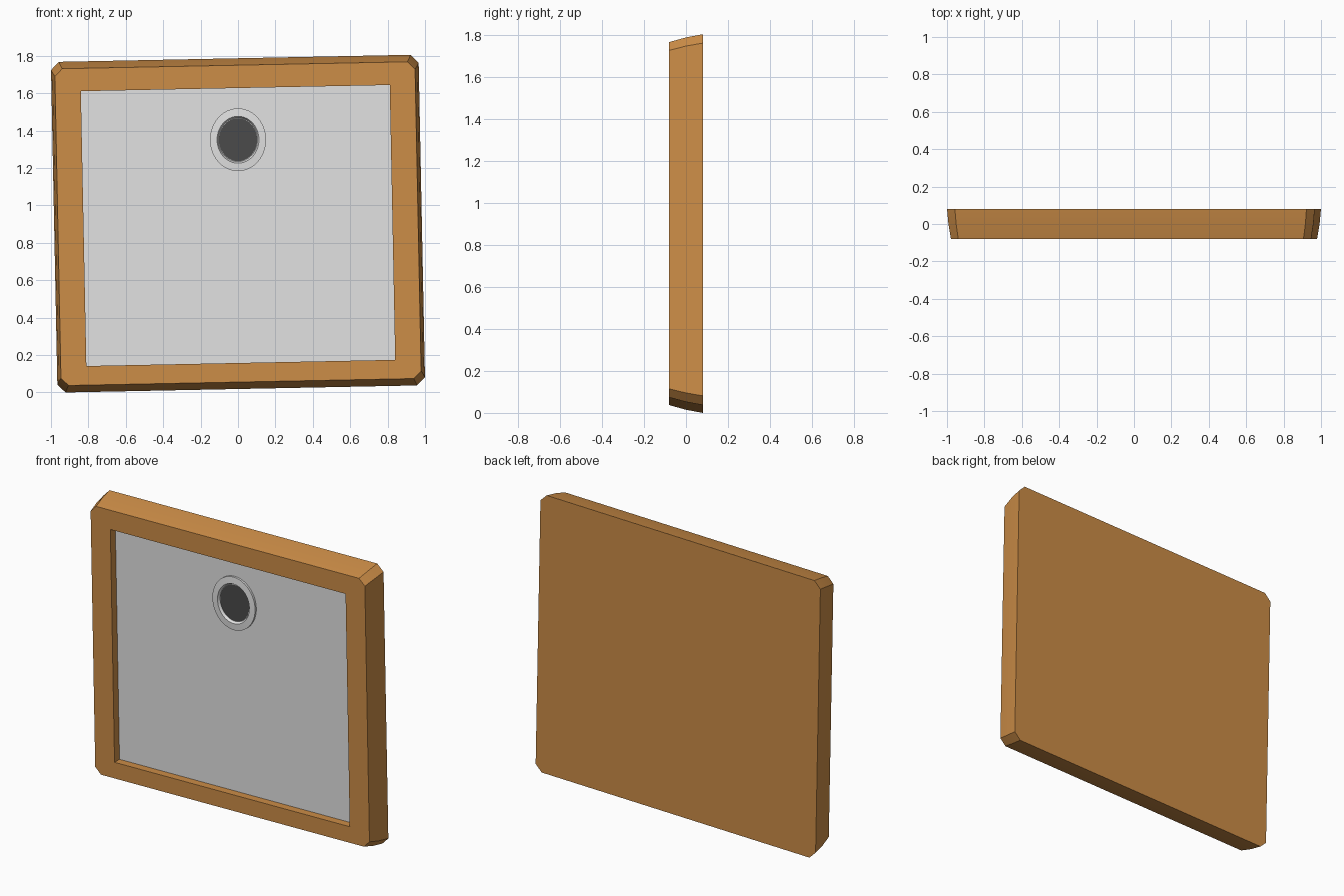
import bpy, bmesh, math

cube = bpy.data.objects.get("Cube")
if cube:
    bpy.data.objects.remove(cube, do_unlink=True)

TILT = -0.02      # slight lean of the whole board
MID_Z = 0.9025    # height of the board centre
FLOOR_Y = -0.03   # front of the recessed panel


def material(name, rgb):
    m = bpy.data.materials.new(name)
    m.use_nodes = True
    m.diffuse_color = (*rgb, 1)
    m.node_tree.nodes["Principled BSDF"].inputs["Base Color"].default_value = (*rgb, 1)
    return m


wood = material("warm_wood", (0.604, 0.266, 0.063))
pale = material("pale_grey", (0.76, 0.76, 0.76))
dark = material("dark_grey", (0.069, 0.069, 0.069))


def finish(name, bm, mat, location, tilt=0.0):
    bmesh.ops.recalc_face_normals(bm, faces=bm.faces)
    mesh = bpy.data.meshes.new(name)
    bm.to_mesh(mesh)
    bm.free()
    mesh.materials.append(mat)
    obj = bpy.data.objects.new(name, mesh)
    bpy.context.collection.objects.link(obj)
    obj.location = location
    obj.rotation_euler.y = tilt
    bpy.ops.object.select_all(action='DESELECT')
    obj.select_set(True)
    bpy.context.view_layer.objects.active = obj
    bpy.ops.object.shade_smooth_by_angle(angle=math.radians(30))
    return obj


def bridge(bm, a, b):
    """Join two closed rings; repeated vertices collapse to triangles."""
    n = len(a)
    for i in range(n):
        j = (i + 1) % n
        bm.faces.new(list(dict.fromkeys((a[i], a[j], b[j], b[i]))))


def chamfered_ring(bm, w, h, c, y):
    pts = [(w, h - c), (w - c, h), (c - w, h), (-w, h - c),
           (-w, c - h), (c - w, -h), (w - c, -h), (w, c - h)]
    return [bm.verts.new((x, y, z)) for x, z in pts]


def opening_ring(bm, w, h, y, dz):
    return [bm.verts.new((sx * w, y, sz * h + dz))
            for sx, sz in ((1, 1), (-1, 1), (-1, -1), (1, -1))]


# Wooden frame: flared body with cut corners, closed back and recessed front
bm = bmesh.new()
back = chamfered_ring(bm, 0.983, 0.884, 0.043, 0.08)
middle = chamfered_ring(bm, 0.976, 0.869, 0.042, 0.0)
front = chamfered_ring(bm, 0.963, 0.847, 0.04, -0.08)
bm.faces.new(back)
bridge(bm, back, middle)
bridge(bm, middle, front)
lip = opening_ring(bm, 0.826, 0.735, -0.08, -0.01)
bridge(bm, front, [v for v in lip for _ in range(2)])
inner = opening_ring(bm, 0.826, 0.735, 0.0, -0.01)
bridge(bm, lip, inner)
bm.faces.new(inner)
finish("wooden_frame", bm, wood, (0, 0, MID_Z), TILT)

# Recessed pale panel
bm = bmesh.new()
panel_front = opening_ring(bm, 0.826, 0.735, FLOOR_Y, -0.01)
panel_back = opening_ring(bm, 0.826, 0.735, -0.002, -0.01)
bridge(bm, panel_front, panel_back)
bm.faces.new(panel_front)
bm.faces.new(panel_back)
finish("front_panel", bm, pale, (0, 0, MID_Z), TILT)


# Round opening: raised collar with a dark disc inside
def oval(bm, radius, y, segments=48):
    return [bm.verts.new((radius * math.cos(t), y, 1.12 * radius * math.sin(t)))
            for t in (math.tau * i / segments for i in range(segments))]


bm = bmesh.new()
rings = [oval(bm, r, y) for r, y in ((0.15, FLOOR_Y + 0.005), (0.15, -0.043),
                                     (0.112, -0.046), (0.102, FLOOR_Y + 0.005))]
for a, b in zip(rings, rings[1:] + rings[:1]):
    bridge(bm, a, b)
finish("hole_collar", bm, pale, (0, 0, 1.351))

bm = bmesh.new()
bm.faces.new(oval(bm, 0.102, 0))
disc = finish("hole_disc", bm, dark, (0, FLOOR_Y - 0.002, 1.351))
# A lone face has no outside, so turn it to the front
if disc.data.polygons[0].normal.y > 0:
    disc.data.flip_normals()
